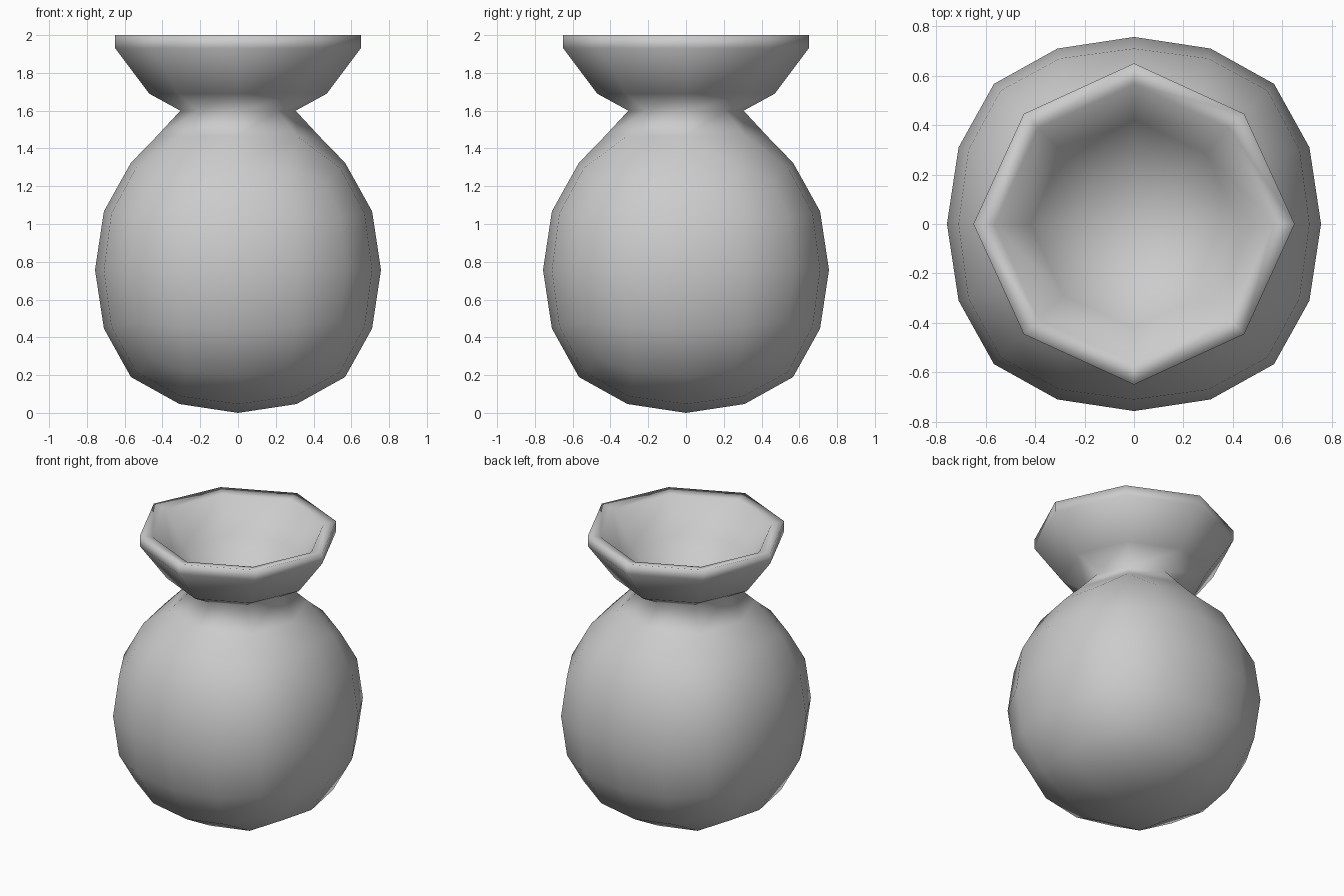
import bpy, bmesh
from math import sin, cos, atan2, pi

cube = bpy.data.objects.get("Cube")
if cube:
    bpy.data.objects.remove(cube, do_unlink=True)

CENTRE_Z = 0.757

# Rounded-cube shape: sorted grid position -> sorted distances from the centre
ROUNDING = {
    (0, 0, 2): (0, 0, 0.757),
    (0, 1, 2): (0, 0.31, 0.71),
    (0, 2, 2): (0, 0.567, 0.567),
    (1, 1, 2): (0.30, 0.30, 0.67),
    (1, 2, 2): (0.275, 0.54, 0.54),
    (2, 2, 2): (0.465, 0.465, 0.465),
}

# Rings as (radius, height, diagonal fullness)
SHOULDER = (0.43, 1.465, 1.03)
MOUTH = [(0.305, 1.6, 0.97),                              # neck
         (0.47, 1.69, 0.97), (0.65, 1.93, 0.97),          # flared outside
         (0.65, 2.0, 0.97), (0.565, 1.985, 0.97),         # thick rim
         (0.42, 1.76, 0.97), (0.24, 1.62, 0.97), (0, 1.58, 1)]  # bowl


def place_on_octagon(verts, radius, height, fullness):
    for v in verts:
        step = round(atan2(v.co.y, v.co.x) / (pi / 4))
        r = radius * fullness if step % 2 else radius
        v.co = (r * cos(step * pi / 4), r * sin(step * pi / 4), height)


bm = bmesh.new()

# Round body
bmesh.ops.create_cube(bm, size=2)
bmesh.ops.subdivide_edges(bm, edges=bm.edges[:], cuts=3, use_grid_fill=True)
for v in bm.verts:
    steps = [round(abs(c) * 2) for c in v.co]
    distance = dict(zip(sorted(steps), ROUNDING[tuple(sorted(steps))]))
    for i in range(3):
        v.co[i] = distance[steps[i]] * (1 if v.co[i] > 0 else -1)
    v.co.z += CENTRE_Z

# Open the top and shape the shoulder
top = max(bm.verts, key=lambda v: v.co.z)
bmesh.ops.delete(bm, geom=[top], context='VERTS')
edges = [e for e in bm.edges if e.is_boundary]
place_on_octagon({v for e in edges for v in e.verts}, *SHOULDER)

# Neck, flared mouth and bowl, ring by ring
for radius, height, fullness in MOUTH:
    geom = bmesh.ops.extrude_edge_only(bm, edges=edges)["geom"]
    ring = [g for g in geom if isinstance(g, bmesh.types.BMVert)]
    edges = [g for g in geom if isinstance(g, bmesh.types.BMEdge)
             and g.is_boundary]
    if radius > 0:
        place_on_octagon(ring, radius, height, fullness)
    else:
        bmesh.ops.pointmerge(bm, verts=ring, merge_co=(0, 0, height))

bmesh.ops.recalc_face_normals(bm, faces=bm.faces[:])
for f in bm.faces:
    f.smooth = True
mesh = bpy.data.meshes.new("vase")
bm.to_mesh(mesh)
bm.free()

# Single grey finish
grey = bpy.data.materials.new("light_grey")
grey.use_nodes = True
colour = (0.6, 0.6, 0.6, 1)
grey.diffuse_color = colour
grey.node_tree.nodes["Principled BSDF"].inputs["Base Color"].default_value = colour
mesh.materials.append(grey)

vase = bpy.data.objects.new("vase", mesh)
bpy.context.collection.objects.link(vase)
